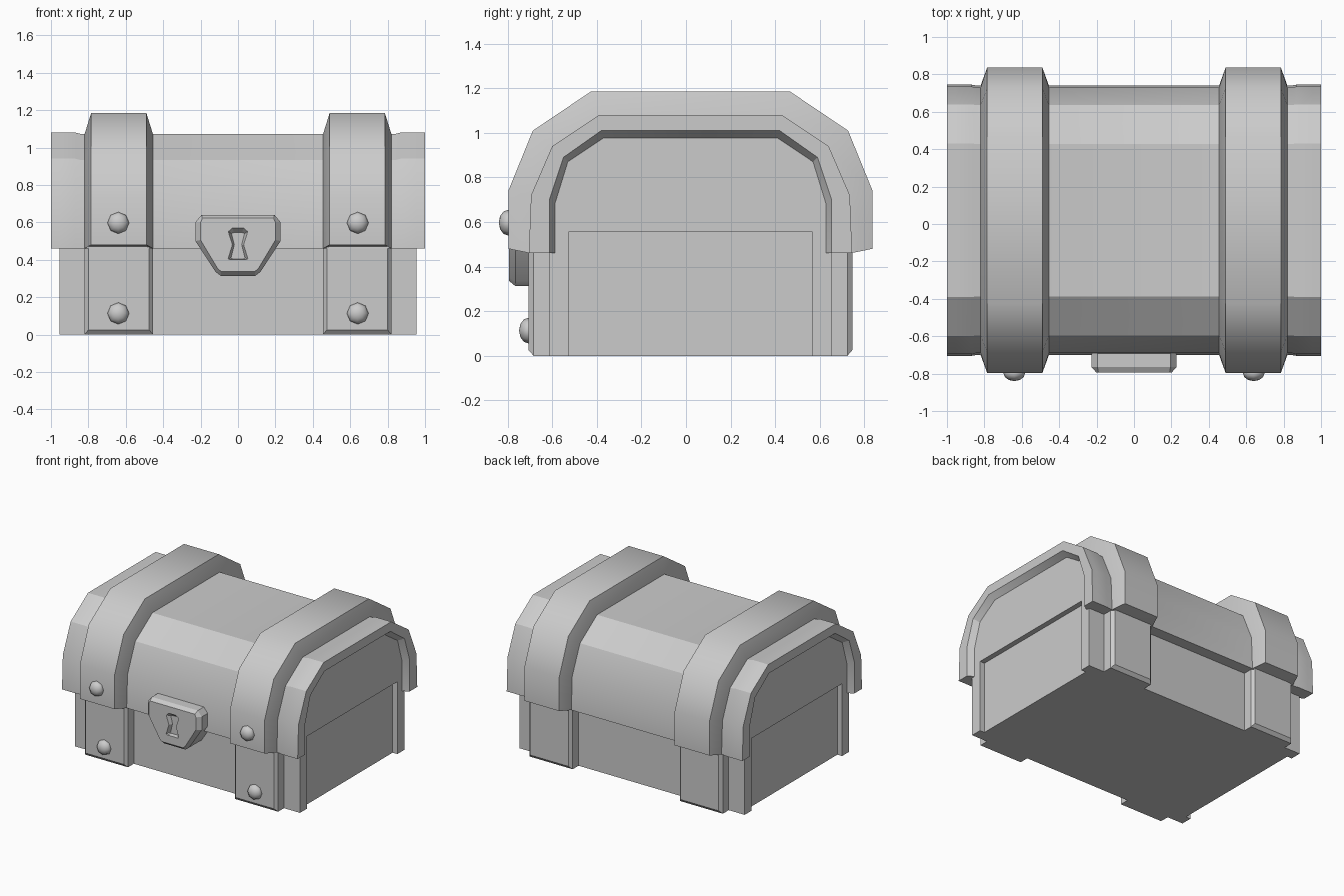
import bpy, bmesh, math

cube = bpy.data.objects.get("Cube")
if cube:
    bpy.data.objects.remove(cube, do_unlink=True)

MID_Y = 0.02  # the chest body sits slightly behind the origin

grey = bpy.data.materials.new("plain_grey")
grey.use_nodes = True
grey.diffuse_color = (0.6, 0.6, 0.6, 1)
grey.node_tree.nodes["Principled BSDF"].inputs["Base Color"].default_value = (0.6, 0.6, 0.6, 1)


def finish(obj, name, angle):
    obj.name = name
    obj.data.materials.clear()
    obj.data.materials.append(grey)
    bpy.ops.object.select_all(action="DESELECT")
    obj.select_set(True)
    bpy.context.view_layer.objects.active = obj
    bpy.ops.object.shade_smooth_by_angle(angle=math.radians(angle))


def loft(name, sections, angle=20):
    """Join equal-length closed sections into a capped solid."""
    bm = bmesh.new()
    rings = [[bm.verts.new(p) for p in s] for s in sections]
    n = len(rings[0])
    for a, b in zip(rings, rings[1:]):
        for i in range(n):
            j = (i + 1) % n
            bm.faces.new((a[i], a[j], b[j], b[i]))
    bm.faces.new(rings[0][::-1])
    bm.faces.new(rings[-1])
    bmesh.ops.recalc_face_normals(bm, faces=bm.faces)
    mesh = bpy.data.meshes.new(name)
    bm.to_mesh(mesh)
    bm.free()
    obj = bpy.data.objects.new(name, mesh)
    bpy.context.collection.objects.link(obj)
    finish(obj, name, angle)
    return obj


def mirrored(half):
    return half + [(-a, b) for a, b in reversed(half)]


def across(x, profile):
    return [(x, y + MID_Y, z) for y, z in profile]


def shell(x, outer, inner):
    return across(x, mirrored(outer) + mirrored(inner)[::-1])


# Half profiles (distance from the middle, height)
LID = [(0.725, 0.46), (0.715, 0.72), (0.62, 0.94), (0.41, 1.08)]
PLANK = [(0.72, 0.46), (0.709, 0.715), (0.615, 0.933), (0.408, 1.072)]
STRAP = [(0.817, 0.48), (0.817, 0.74), (0.707, 1.01), (0.447, 1.185)]
LIP = [(0.633, 0.46), (0.633, 0.70), (0.57, 0.89), (0.40, 1.01)]
WALL = [(0.607, 0.46), (0.607, 0.685), (0.55, 0.87), (0.39, 0.977)]
BODY = [(0.633, 0), (0.633, 0.46)] + WALL
PANEL = [(0.548, 0), (0.548, 0.555)]

# Body with a framed, recessed panel at each end
loft("body", [across(x, mirrored(BODY)) for x in (-0.915, 0.915)])
for side, s in (("left", 1), ("right", -1)):
    frame = mirrored(BODY) + mirrored(PANEL)[::-1]
    loft(f"{side}_end_frame", [across(s * x, frame) for x in (0.915, 0.955)])

# Arched lid, slightly thicker at its end rims
loft("lid", [shell(-1, LID, LIP), shell(-0.955, LID, WALL), shell(-0.87, LID, WALL),
             shell(-0.84, PLANK, WALL), shell(0.84, PLANK, WALL),
             shell(0.87, LID, WALL), shell(0.955, LID, WALL), shell(1, LID, LIP)], 30)


def post_section(y, x0, x1, z0):
    return [(x0, y + MID_Y, z0), (x1, y + MID_Y, z0), (x1, y + MID_Y, 0.46), (x0, y + MID_Y, 0.46)]


# Straps over the lid, posts below them, and rivets on the front
for side, s in (("left", 1), ("right", -1)):
    loft(f"{side}_lid_strap", [shell(s * 0.455, PLANK, WALL), shell(s * 0.49, STRAP, WALL),
                               shell(s * 0.785, STRAP, WALL), shell(s * 0.82, PLANK, WALL)], 36)
    wide, narrow = (s * 0.455, s * 0.82, 0), (s * 0.475, s * 0.80, 0.025)
    for place, f in (("front", -1), ("back", 1)):
        loft(f"{side}_{place}_post", [post_section(f * 0.62, *wide), post_section(f * 0.704, *wide),
                                      post_section(f * 0.726, *narrow)])
    for place, y, z in (("upper", -0.797, 0.597), ("lower", -0.706, 0.113)):
        bpy.ops.mesh.primitive_uv_sphere_add(segments=8, ring_count=6, radius=0.058,
                                             location=(s * 0.64, y, z),
                                             rotation=(math.pi / 2, 0, 0))
        rivet = bpy.context.object
        rivet.scale.z = 0.74
        finish(rivet, f"{side}_{place}_rivet", 60)


def plate(y, half):
    return [(x, y, z) for x, z in mirrored(half)]


# Lock plate, lofted inward into a keyhole recess
OUTLINE = [(0.195, 0.64), (0.228, 0.60), (0.228, 0.50), (0.12, 0.335), (0.09, 0.312)]
FACE = [(0.19, 0.622), (0.20, 0.60), (0.20, 0.505), (0.108, 0.352), (0.09, 0.337)]
KEYHOLE = [(0.03, 0.57), (0.052, 0.55), (0.03, 0.48), (0.053, 0.405), (0.045, 0.40)]
FLOOR = [(0.022, 0.545), (0.035, 0.54), (0.02, 0.48), (0.037, 0.41), (0.03, 0.405)]
loft("lock", [plate(-0.61, OUTLINE), plate(-0.765, OUTLINE), plate(-0.795, FACE),
              plate(-0.795, KEYHOLE), plate(-0.765, FLOOR)])
